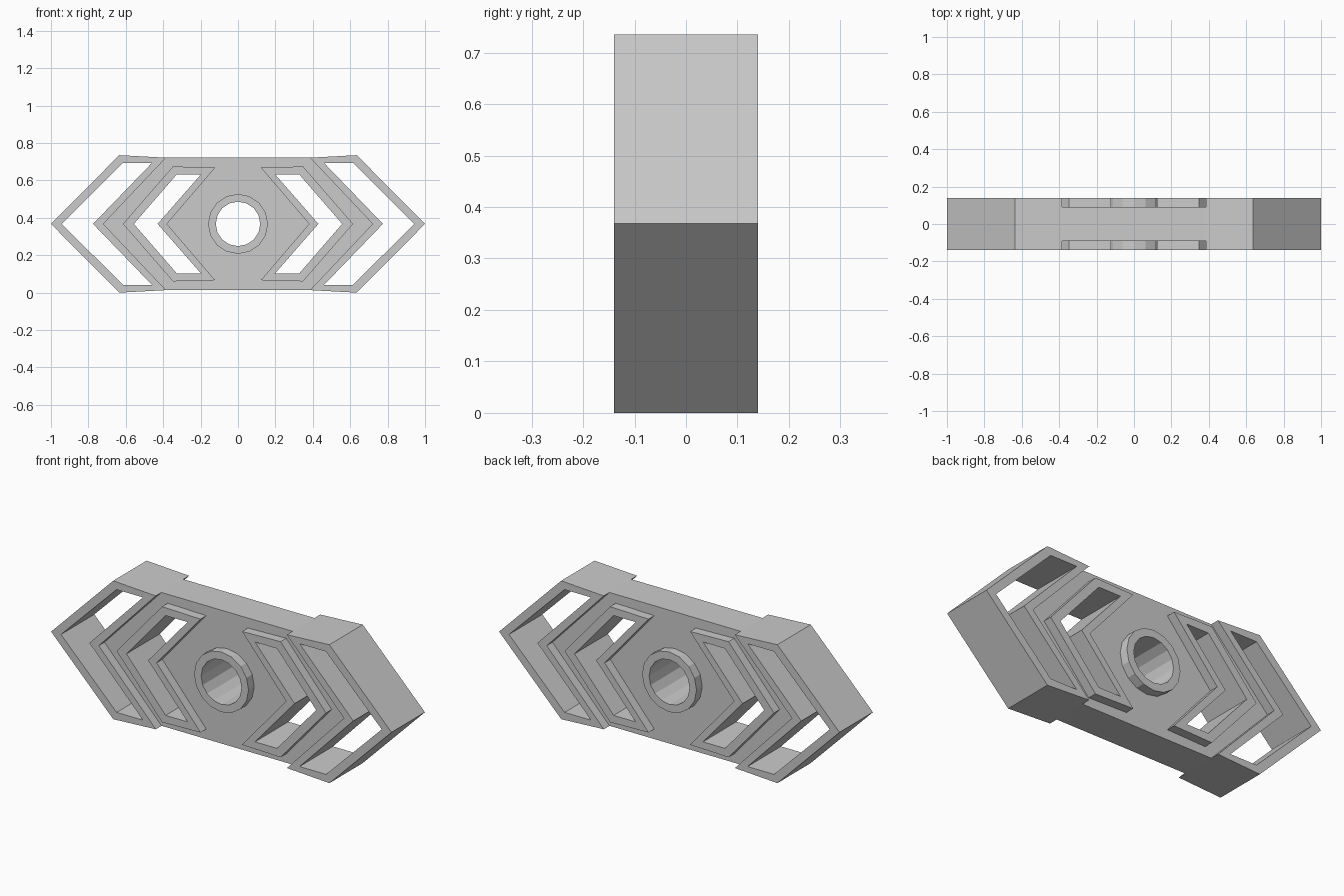
import bpy, bmesh, math
from mathutils import Matrix

if "Cube" in bpy.data.objects:
    bpy.data.objects.remove(bpy.data.objects["Cube"])

CENTER_Z = 0.3675


def prism(name, loops, half_depth):
    """Extrude an x/z outline (first loop) with holes (other loops) along y."""
    cu = bpy.data.curves.new(name + "_profile", 'CURVE')
    cu.dimensions = '2D'
    cu.fill_mode = 'BOTH'
    cu.extrude = half_depth
    for pts in loops:
        sp = cu.splines.new('POLY')
        sp.points.add(len(pts) - 1)
        for p, (x, z) in zip(sp.points, pts):
            p.co = (x, z, 0, 1)
        sp.use_cyclic_u = True
    tmp = bpy.data.objects.new(name + "_tmp", cu)
    bpy.context.scene.collection.objects.link(tmp)
    dg = bpy.context.evaluated_depsgraph_get()
    me = bpy.data.meshes.new_from_object(tmp.evaluated_get(dg))
    bpy.data.objects.remove(tmp)
    bm = bmesh.new()
    bm.from_mesh(me)
    bmesh.ops.remove_doubles(bm, verts=bm.verts, dist=1e-5)
    bm.transform(Matrix.Translation((0, 0, CENTER_Z)) @ Matrix.Rotation(math.pi / 2, 4, 'X'))
    bmesh.ops.recalc_face_normals(bm, faces=bm.faces)
    for f in bm.faces:
        f.smooth = False
    bm.to_mesh(me)
    bm.free()
    me.name = name
    ob = bpy.data.objects.new(name, me)
    bpy.context.scene.collection.objects.link(ob)
    return ob


def chevron(s, half):
    """Mirror an upper half outline across z, then flip to side s."""
    lower = [(x, -z) for x, z in reversed(half) if z]
    # half runs: inner tip, inner top, outer top, outer tip
    return [(s * x, z) for x, z in half + lower]


def circle(r, n=16):
    return [(r * math.cos(2 * math.pi * i / n), r * math.sin(2 * math.pi * i / n)) for i in range(n)]


# Chevron outlines: inner tip, inner corner, outer corner, outer tip
frame_out = [(0.72, 0), (0.385, 0.354), (0.635, 0.3675), (1.0, 0)]
frame_hole = [(0.775, 0), (0.46, 0.326), (0.615, 0.326), (0.942, 0)]
ring_out = [(0.38, 0), (0.122, 0.301), (0.348, 0.307), (0.615, 0)]
ring_hole = [(0.43, 0), (0.198, 0.265), (0.327, 0.265), (0.557, 0)]
plate_cut = [(0.41, 0), (0.17, 0.28), (0.335, 0.28), (0.58, 0)]

# Recessed centre plate
plate = [(-0.75, 0), (-0.41, 0.354), (0.41, 0.354), (0.75, 0), (0.41, -0.354), (-0.41, -0.354)]
prism("centre_plate", [plate, circle(0.14)] + [chevron(s, plate_cut) for s in (1, -1)], 0.092)

# Raised hub around the centre bore
prism("hub_ring", [circle(0.16), circle(0.119)], 0.14)

# Raised chevron frames on each side
for side, s in (("right", 1), ("left", -1)):
    prism("end_frame_" + side, [chevron(s, frame_out), chevron(s, frame_hole)], 0.14)
    prism("inner_chevron_" + side, [chevron(s, ring_out), chevron(s, ring_hole)], 0.14)
